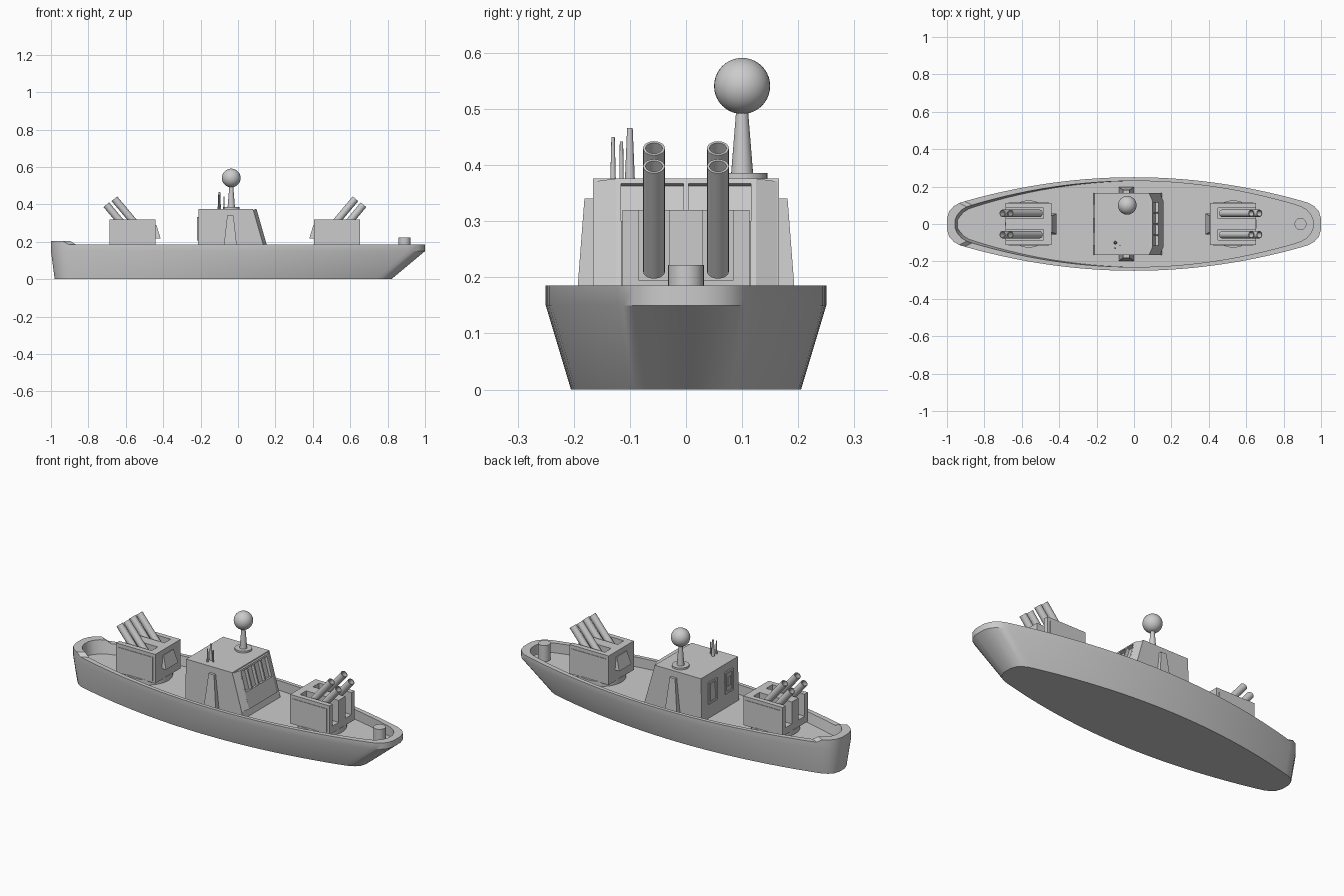
import bpy, bmesh, math
from mathutils import Matrix, Vector

if "Cube" in bpy.data.objects:
    bpy.data.objects.remove(bpy.data.objects["Cube"])


def finish(name, bm, mat=None, flip=1):
    if mat is not None:
        bm.transform(mat)
    if flip < 0:
        bm.transform(Matrix.Diagonal((-1, 1, 1, 1)))
    bmesh.ops.recalc_face_normals(bm, faces=bm.faces[:])
    me = bpy.data.meshes.new(name)
    bm.to_mesh(me)
    bm.free()
    ob = bpy.data.objects.new(name, me)
    bpy.context.collection.objects.link(ob)
    return ob


def loft(name, rings, mat=None, flip=1):
    """Capped skin through closed rings with equal point counts."""
    bm = bmesh.new()
    vs = [[bm.verts.new(p) for p in r] for r in rings]
    n = len(vs[0])
    for a, b in zip(vs, vs[1:]):
        for i in range(n):
            j = (i + 1) % n
            bm.faces.new((a[i], a[j], b[j], b[i]))
    bm.faces.new(vs[0])
    bm.faces.new(vs[-1])
    return finish(name, bm, mat, flip)


def lathe(name, prof, loc, seg=24, rot=None, flip=1):
    rings = [[(r * math.cos(2 * math.pi * i / seg), r * math.sin(2 * math.pi * i / seg), z)
              for i in range(seg)] for r, z in prof]
    mat = Matrix.Translation(loc) @ (rot or Matrix())
    return loft(name, rings, mat, flip)


def rect(x0, x1, y0, y1, z):
    return [(x0, y0, z), (x1, y0, z), (x1, y1, z), (x0, y1, z)]


def box(name, x0, x1, y0, y1, z0, z1, mat=None, flip=1):
    return loft(name, [rect(x0, x1, y0, y1, z0), rect(x0, x1, y0, y1, z1)], mat, flip)


def frame(name, us, v0, v1, bar, depth, mat, low=None):
    """Window frame in a local plane: u = local x, v = local y, depth = local z."""
    low = v0 - bar if low is None else low
    a, b = us[0] - bar / 2, us[-1] + bar / 2
    box(name + "_head", a, b, v1, v1 + bar, -.005, depth, mat)
    box(name + "_sill", a, b, low, v0, -.005, depth, mat)
    for u in us:
        box(name + "_post", u - bar / 2, u + bar / 2, v0, v1, -.005, depth, mat)


# Hull with raised bulwark and sunken deck
DECK = .13
side = [(1, .03), (.988, .068), (.965, .094), (.935, .112)]
xs = [.905 - 1.81 * i / 28 for i in range(29)]
side += [(x, .25 - .157 * x * x) for x in xs] + [(-x, y) for x, y in reversed(side)]
outline = side + [(x, -y) for x, y in reversed(side)]


def rim(x):
    return .185 + .018 * min(1, max(0, (-.905 - x) / .03))


def inner(x, y, extra=0):
    return x * (.957 - extra), math.copysign(max(abs(y) - .02 - extra, .02), y)


loft("hull", [
    [(-.08 + .9 * x, .82 * y, 0) for x, y in outline],
    [(x, y, .15) for x, y in outline],
    [(x, y, rim(x)) for x, y in outline],
    [(*inner(x, y), rim(x)) for x, y in outline],
    [(*inner(x, y, max(0, -x) * .012), DECK) for x, y in outline]])

# Bow bollard
lathe("bow_bollard", [(.032, .12), (.032, .222)], (.89, 0, 0))


# Twin-slot gun turrets, the rear one facing aft
def turret(label, cx, s):
    mid = Vector((cx, 0, 0))
    M = Matrix.Translation(mid)
    lathe(label + "_turret_ring", [(.126, .12), (.126, .158)], mid, 40, flip=s)
    box(label + "_turret_floor", -.123, .123, -.113, .113, .155, .195, M, s)
    comb = [(-.123, -.113), (.123, -.113), (.123, -.085), (-.08, -.085), (-.08, -.03), (.123, -.03)]
    comb += [(x, -y) for x, y in reversed(comb)]
    loft(label + "_turret_body", [[(x, y, z) for x, y in comb] for z in (.195, .32)], M, s)
    # slanted rear hatch
    loft(label + "_turret_hatch", [rect(-.149, -.12, -.055, .055, .218),
                                   rect(-.127, -.12, -.045, .045, .29)], M, s)
    for k in (-1, 1):
        box(label + "_side_plate", -.108, .108, *sorted((k * .11, k * .116)), .165, .3, M, s)
        # hollow barrels, upper and lower
        for part, bx, bz in (("upper", .098, .43), ("lower", .141, .398)):
            d = Vector((math.cos(math.radians(50)), 0, math.sin(math.radians(50))))
            L = .245
            p = mid + Vector((bx, k * .057, bz)) - d * L
            lathe(f"{label}_{part}_barrel", [(.0195, 0), (.0195, L), (.015, L), (.015, L - .09)],
                  p, 20, Matrix.Rotation(math.radians(40), 4, 'Y'), s)


turret("bow", .53, 1)
turret("stern", .563, -1)

# Bridge cabin with sloping front
prof = [(-.216, .12), (-.21, .376), (.08, .376), (.153, .12)]
loft("cabin", [[(x, y, z) for x, z in prof] for y in (-.166, .166)])

# Windscreen on the slope: u runs along y, v up the slope
up = Vector((-.073, 0, .256)).normalized()
u = Vector((0, 1, 0))
n = u.cross(up)
W = Matrix((u, up, n)).transposed().to_4x4()
W.translation = (.153, 0, .12)
frame("windscreen", [-.12, -.06, 0, .06, .12], .14, .252, .009, .018, W, low=.05)
for k in (-1, 1):  # chamfered cheeks beside the windscreen
    loft("windscreen_cheek", [[(k * .124, v, -.005), (k * .124, v, .018), (k * .163, v, 0),
                               (k * .163, v, -.005)] for v in (.05, .261)], W)

# Rear doors on the cabin back
B = Matrix(((0, 0, -1), (-1, 0, 0), (0, 1, 0))).to_4x4()
B.translation = (-.2125, 0, 0)
frame("rear_door", [-.1, -.035], .22, .32, .012, .006, B)
frame("rear_hatch", [.05, .11], .22, .32, .012, .006, B)
box("hatch_panel", .065, .095, .245, .295, -.005, .005, B)

# Tapered side buttresses
for k in (-1, 1):
    loft("side_buttress", [rect(-.082, -.0, k * .16, k * .198, .12),
                           rect(-.058, -.024, k * .16, k * .181, .34)])

# Radar mast and dome
at = Vector((-.036, .1, 0))
lathe("radar_base", [(.045, .37), (.045, .386)], at, 32)
lathe("radar_mast", [(.02, .38), (.01, .505)], at)
bm = bmesh.new()
bmesh.ops.create_uvsphere(bm, u_segments=32, v_segments=20, radius=.05)
finish("radar_dome", bm, Matrix.Translation((-.036, .1, .541)))

# Whip antennas
for x, y, r, t, top in ((-.1, -.1, .009, .005, .466), (-.075, -.115, .004, .003, .442),
                        (-.1, -.13, .005, .003, .45)):
    lathe("antenna", [(r, .37), (t, top)], (x, y, 0), 12)

# Smooth curved parts, keep hard edges
for ob in bpy.context.collection.objects:
    ob.select_set(True)
    bpy.context.view_layer.objects.active = ob
bpy.ops.object.shade_smooth_by_angle(angle=math.radians(30))
